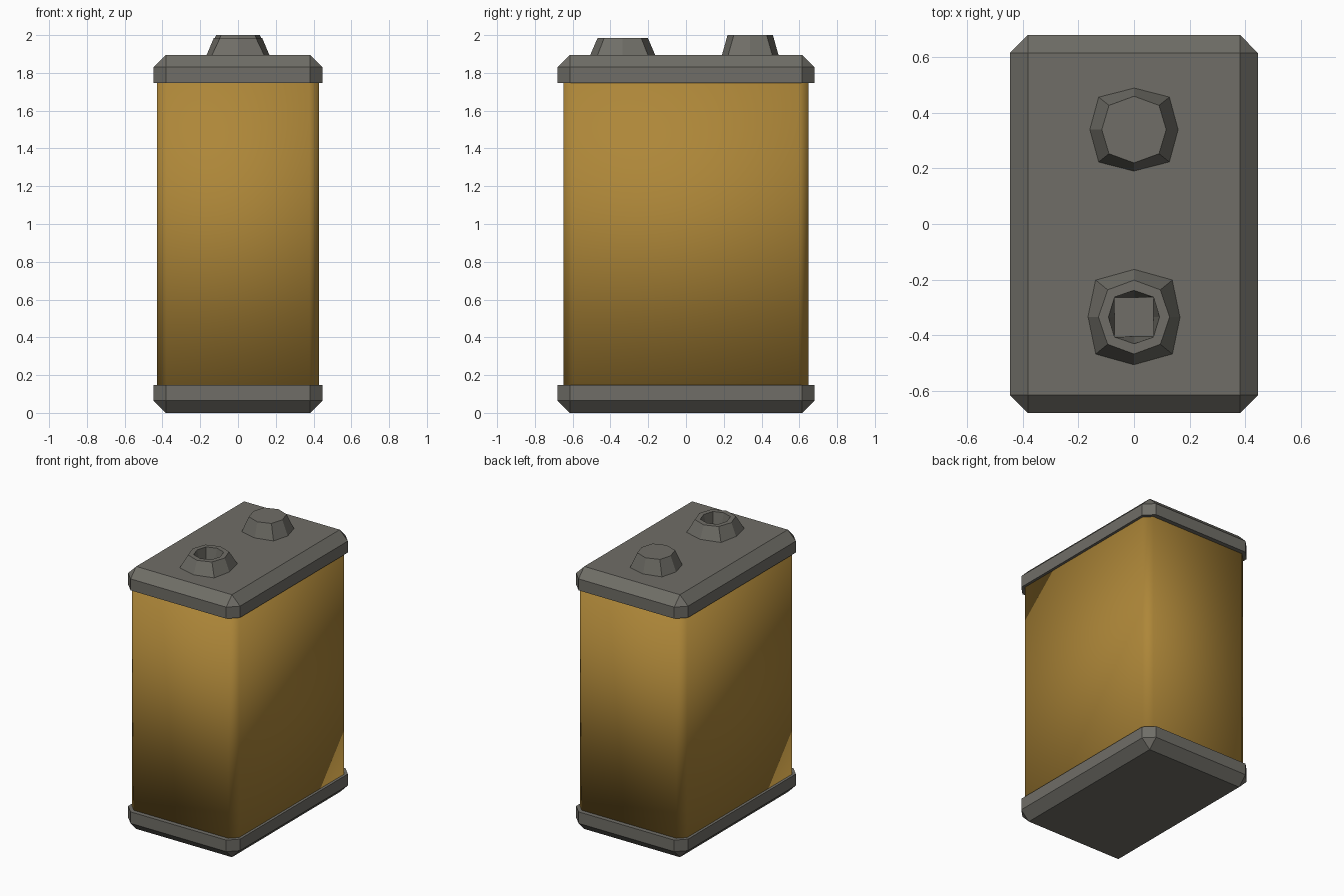
import bpy, bmesh

if "Cube" in bpy.data.objects:
    bpy.data.objects.remove(bpy.data.objects["Cube"])

def material(name, color):
    m = bpy.data.materials.new(name)
    m.diffuse_color = color
    m.use_nodes = True
    m.node_tree.nodes["Principled BSDF"].inputs["Base Color"].default_value = m.diffuse_color
    return m

casing_gold = material("casing_gold", (0.42, 0.24, 0.04, 1))
dark_grey = material("dark_grey", (0.16, 0.155, 0.135, 1))

def finish(bm, name, mat, smooth=False):
    bmesh.ops.recalc_face_normals(bm, faces=bm.faces)
    for f in bm.faces:
        f.smooth = smooth
    me = bpy.data.meshes.new(name)
    bm.to_mesh(me)
    bm.free()
    me.materials.append(mat)
    ob = bpy.data.objects.new(name, me)
    bpy.context.collection.objects.link(ob)
    return ob

def box(hx, hy, z0, z1):
    bm = bmesh.new()
    bmesh.ops.create_cube(bm, size=1)
    for v in bm.verts:
        v.co = (v.co.x * 2 * hx, v.co.y * 2 * hy, z0 if v.co.z < 0 else z1)
    return bm

def bevel_edges(bm, edges, width):
    bmesh.ops.bevel(bm, geom=edges, offset=width, offset_type='OFFSET',
                    segments=1, profile=0.5, affect='EDGES')

# End caps: chamfered on the outer rim and upright corners, flat inside
def end_cap(name, z_inner, z_outer):
    bm = box(0.447, 0.68, min(z_inner, z_outer), max(z_inner, z_outer))
    edges = [e for e in bm.edges
             if not all(abs(v.co.z - z_inner) < 1e-4 for v in e.verts)]
    bevel_edges(bm, edges, 0.065)
    return finish(bm, name, dark_grey)

end_cap("bottom_cap", 0.148, 0.0)
end_cap("top_cap", 1.747, 1.895)

# Casing: tall box with small upright chamfers, softly shaded
bm = box(0.428, 0.648, 0.1, 1.8)
bevel_edges(bm, [e for e in bm.edges
                 if abs(e.verts[0].co.z - e.verts[1].co.z) > 0.5], 0.05)
finish(bm, "casing", casing_gold, smooth=True)

# Terminals: stacked eight-sided rings (axis x, axis y, diagonal x, diagonal y, z)
def terminal(name, cy, rings):
    bm = bmesh.new()
    loops = []
    for ax, ay, dx, dy, z in rings:
        pts = [(ax, 0), (dx, dy), (0, ay), (-dx, dy),
               (-ax, 0), (-dx, -dy), (0, -ay), (dx, -dy)]
        loops.append([bm.verts.new((x, cy + y, z)) for x, y in pts])
    for a, b in zip(loops, loops[1:]):
        for i in range(8):
            j = (i + 1) % 8
            bm.faces.new((a[i], a[j], b[j], b[i]))
    bm.faces.new(loops[0])
    bm.faces.new(loops[-1])
    return finish(bm, name, dark_grey)

terminal("solid_terminal", 0.34, [
    (0.161, 0.151, 0.129, 0.118, 1.89),
    (0.116, 0.12, 0.09, 0.087, 2.0)])
terminal("hollow_terminal", -0.335, [
    (0.168, 0.174, 0.14, 0.135, 1.89),
    (0.128, 0.133, 0.095, 0.098, 1.985),
    (0.092, 0.096, 0.07, 0.072, 1.985),
    (0.07, 0.07, 0.07, 0.07, 1.9)])
